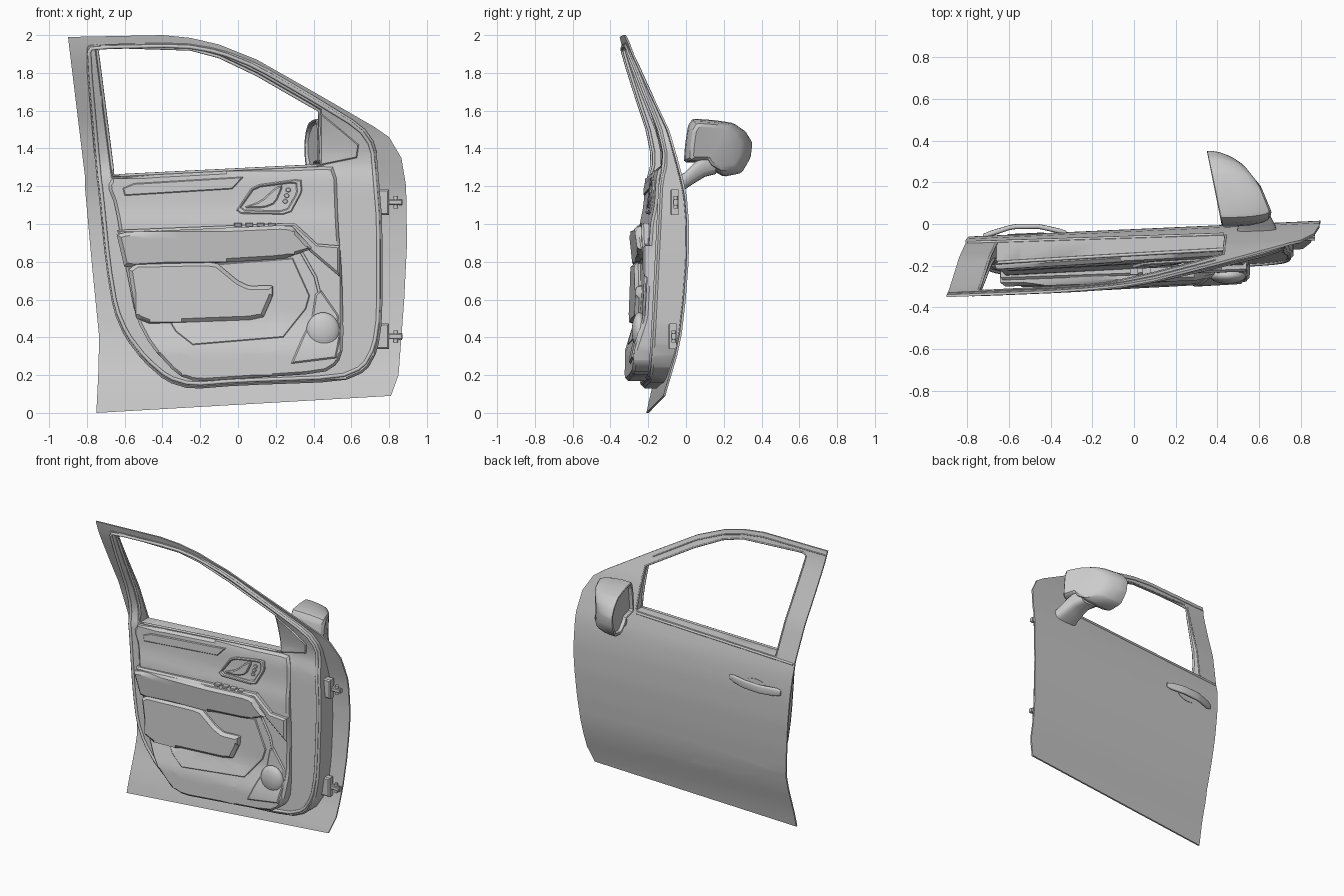
import bpy, bmesh, math
from mathutils import Vector

if "Cube" in bpy.data.objects:
    bpy.data.objects.remove(bpy.data.objects["Cube"])


def lerp(table, v):
    if v <= table[0][0]:
        return table[0][1]
    for (a, p), (b, q) in zip(table, table[1:]):
        if v <= b:
            return p + (q - p) * (v - a) / (b - a)
    return table[-1][1]


# Curved reference surfaces: y as a function of (x, z)
OUT = [(0, -.128), (.1, -.107), (.17, -.088), (.3, -.05), (.42, -.025), (.6, -.005), (.8, .01), (1, .012),
       (1.15, 0), (1.22, -.015), (1.3, -.035), (1.5, -.088), (1.7, -.167), (1.9, -.242), (2, -.265)]
TRIM = [(.16, -.312), (.33, -.302), (.5, -.245), (.8, -.228), (1, -.214), (1.1, -.193), (1.25, -.183), (1.31, -.165)]


def y_out(x, z):
    return lerp(OUT, z) + .045 * (x - .8)


def y_frame(x, z):
    box = -.13 + .045 * (x - .8) - .055 * (1.25 - z) / 1.1
    t = min(1, max(0, (z - 1.24) / .14))
    return box * (1 - t) + (y_out(x, z) - lerp([(1.35, .055), (1.97, .014)], z)) * t


def y_trim(x, z):
    return lerp(TRIM, z) + .05 * x


def off(f, d):
    return lambda x, z: f(x, z) + d


def finish(name, bm, angle=35):
    bmesh.ops.recalc_face_normals(bm, faces=bm.faces[:])
    me = bpy.data.meshes.new(name)
    bm.to_mesh(me)
    bm.free()
    ob = bpy.data.objects.new(name, me)
    bpy.context.collection.objects.link(ob)
    bpy.ops.object.select_all(action='DESELECT')
    bpy.context.view_layer.objects.active = ob
    ob.select_set(True)
    bpy.ops.object.shade_smooth_by_angle(angle=math.radians(angle))
    return ob


def rounded(pts, k=.2):
    new = []
    for a, b in zip(pts, pts[1:] + pts[:1]):
        new += [tuple(p + (q - p) * t for p, q in zip(a, b)) for t in (k, 1 - k)]
    return new


def panel(name, outline, yf, yb, hole=None, bevel=0.0, step=.06):
    """Slab with an x-z outline lying between two curved surfaces."""
    bm = bmesh.new()
    for loop in [outline] + ([hole] if hole else []):
        vs = [bm.verts.new((x, 0, z)) for x, z in loop]
        for a, b in zip(vs, vs[1:] + vs[:1]):
            bm.edges.new((a, b))
    bmesh.ops.triangle_fill(bm, use_beauty=True, edges=bm.edges[:], normal=(0, -1, 0))
    if bevel:
        bmesh.ops.inset_region(bm, faces=bm.faces[:], thickness=bevel, use_boundary=True, use_even_offset=True)
    for axis, lo, hi, st in (((0, 0, 1), 0, 2, step), ((1, 0, 0), -.9, .9, step * 3)):
        for i in range(1, int((hi - lo) / st) + 1):
            bmesh.ops.bisect_plane(bm, geom=bm.verts[:] + bm.edges[:] + bm.faces[:],
                                   plane_co=Vector(axis) * (lo + i * st), plane_no=axis, dist=1e-5)
    front = bm.verts[:]
    rim = [e for e in bm.edges if e.is_boundary]
    rim_v = {v for e in rim for v in e.verts}
    vm = bmesh.ops.duplicate(bm, geom=bm.verts[:] + bm.edges[:] + bm.faces[:])['vert_map']
    for e in rim:
        a, b = e.verts
        bm.faces.new((a, b, vm[b], vm[a]))
    for v in front:
        x, z = v.co.x, v.co.z
        vm[v].co.y = yb(x, z)
        v.co.y = yf(x, z) + (bevel if v in rim_v else 0)
    return finish(name, bm)


def tube(name, pts, yf, r, closed=False):
    """Round bead following a surface."""
    path = []
    for a, b in zip(pts, pts[1:] + (pts[:1] if closed else [])):
        n = max(1, int(math.dist(a, b) / .06))
        path += [(a[0] + (b[0] - a[0]) * i / n, a[1] + (b[1] - a[1]) * i / n) for i in range(n)]
    if not closed:
        path.append(pts[-1])
    cu = bpy.data.curves.new(name, 'CURVE')
    cu.dimensions, cu.bevel_depth, cu.bevel_resolution, cu.use_fill_caps = '3D', r, 2, True
    sp = cu.splines.new('POLY')
    sp.points.add(len(path) - 1)
    for p, (x, z) in zip(sp.points, path):
        p.co = (x, yf(x, z), z, 1)
    sp.use_cyclic_u = closed
    ob = bpy.data.objects.new(name, cu)
    bpy.context.collection.objects.link(ob)
    bpy.ops.object.select_all(action='DESELECT')
    bpy.context.view_layer.objects.active = ob
    ob.select_set(True)
    bpy.ops.object.convert(target='MESH')
    bpy.ops.object.shade_smooth_by_angle(angle=math.radians(50))


def loft(name, rings, angle=40):
    bm = bmesh.new()
    vr = [[bm.verts.new(p) for p in r] for r in rings]
    for a, b in zip(vr, vr[1:]):
        for i in range(len(a)):
            j = (i + 1) % len(a)
            bm.faces.new((a[i], a[j], b[j], b[i]))
    bm.faces.new(vr[0])
    bm.faces.new(vr[-1])
    return finish(name, bm, angle)


def squircle(n, k=.6):
    for i in range(n):
        c, s = math.cos(2 * math.pi * i / n), math.sin(2 * math.pi * i / n)
        yield math.copysign(abs(c) ** k, c), math.copysign(abs(s) ** k, s)


def box(name, lo, hi, bevel=.008):
    panel(name, [(lo[0], lo[2]), (hi[0], lo[2]), (hi[0], hi[2]), (lo[0], hi[2])],
          lambda x, z: lo[1], lambda x, z: hi[1], bevel=bevel, step=.5)


# Outer skin with window opening
roof = [(.72, 1.515), (.4, 1.7), (.1, 1.87), (-.1, 1.95), (-.25, 1.985), (-.4, 2.0), (-.9, 1.99)]
skin = [(-.75, 0), (.81, .09), (.85, .2), (.88, .6), (.895, .9), (.89, 1.2), (.865, 1.35), (.8, 1.46)] + roof + \
       [(-.86, 1.66), (-.81, 1.25), (-.81, 1.19), (-.77, .75), (-.735, .4), (-.74, .2)]
window = [(-.66, 1.255), (.44, 1.31), (.43, 1.6), (.1, 1.79), (-.1, 1.885), (-.25, 1.925), (-.72, 1.94), (-.745, 1.92)]
panel("outer_skin", skin, off(y_out, -.012), y_out, window)

# Inner door box, window frame and weather seals
frame = [(-.81, 1.93), (-.79, 1.96), (-.3, 1.97), (-.1, 1.935), (.1, 1.855), (.4, 1.68), (.66, 1.52), (.73, 1.42),
         (.745, 1.25), (.765, 1.0), (.765, .5), (.74, .33), (.68, .22), (.55, .165), (0, .145), (-.25, .125),
         (-.38, .165), (-.5, .27), (-.6, .4), (-.66, .54), (-.7, .78), (-.74, 1.18), (-.75, 1.25)]
panel("inner_frame", rounded(frame), y_frame, off(y_out, -.008), window, bevel=.012)
seal = [(x * .975 - .002, 1.05 + (z - 1.05) * .972) for x, z in frame]
tube("door_seal", rounded(seal), off(y_frame, -.001), .01, True)
tube("window_seal", window, off(y_frame, .004), .008, True)
tube("belt_moulding", [(-.8, 1.235), (.43, 1.295)], off(y_out, .001), .008)
tube("window_surround", [(.44, 1.31), (.43, 1.6)] + window[3:] + [window[0]], off(y_out, -.002), .006)
tube("roof_step", [(x * .985 - .005, z - .03) for x, z in roof[1:]], y_out, .004)
panel("corner_cover", [(.435, 1.31), (.63, 1.35), (.64, 1.42), (.435, 1.59)], off(y_frame, -.01), y_frame, bevel=.006)

# Interior trim panel
trim = [(-.69, 1.2), (-.66, 1.25), (.43, 1.305), (.52, 1.3), (.53, 1.0), (.55, .75), (.56, .35), (.53, .26), (.45, .21),
        (0, .18), (-.22, .165), (-.32, .2), (-.46, .35), (-.54, .5), (-.6, .8), (-.65, 1.1)]
panel("trim_panel", rounded(trim), y_trim, off(y_frame, .01), bevel=.015, step=.04)
panel("upper_trim_strip", [(-.6, 1.15), (-.03, 1.185), (.03, 1.25), (-.55, 1.215), (-.61, 1.19)],
      off(y_trim, -.007), y_trim, bevel=.005)

# Armrest with a front nose running to the trim edge
panel("armrest", rounded([(-.645, .955), (.28, .995), (.395, .87), (.24, .815), (-.6, .765)], .06),
      lambda x, z: -.262 + .035 * x - .02 * (z - .77) / .2, off(y_trim, .02), bevel=.02, step=.04)
panel("armrest_nose", [(-.64, .968), (.3, 1.005), (.42, .895), (.54, .885), (.54, .72), (.37, .865), (.27, .97),
                       (-.63, .93)], lambda x, z: -.247 + .035 * x, off(y_trim, .02), bevel=.012)
for i in range(4):
    x = -.02 + i * .06
    box(f"window_switch_{i + 1}", (x, -.245 + .035 * x, .985), (x + .04, -.21 + .035 * x, 1.004), .004)

# Lower bolster, storage pocket and speaker
panel("lower_bolster", rounded([(-.585, .79), (-.12, .8), (0, .7), (.06, .672), (.185, .675), (.185, .62), (.13, .495),
                                (-.535, .47)], .1),
      lambda x, z: -.268 + .045 * x - .012 * (.8 - z) / .3, off(y_trim, .02), bevel=.02, step=.04)
panel("pocket_panel", [(-.36, .48), (-.33, .43), (-.24, .36), (.24, .4), (.36, .55), (.38, .62), (.29, .82), (-.1, .79),
                       (-.2, .5)], off(y_trim, -.006), off(y_trim, .01), bevel=.005)
panel("speaker_surround", [(.28, .26), (.52, .29), (.545, .42), (.53, .52), (.44, .65), (.41, .63), (.39, .5), (.34, .4)],
      off(y_trim, -.01), off(y_trim, .01), bevel=.008)
tube("front_crease", [(.33, .86), (.41, .72), (.43, .64)], off(y_trim, -.002), .008)
bm = bmesh.new()
bmesh.ops.create_uvsphere(bm, u_segments=32, v_segments=16, radius=.088)
for v in bm.verts:
    v.co = Vector((v.co.x + .45, v.co.y * .45 + y_trim(.45, .435) - .003, v.co.z * 1.1 + .435))
finish("speaker_dome", bm)

# Interior door release in its bezel
bezel = rounded([(-.02, 1.055), (.08, 1.205), (.335, 1.24), (.34, 1.17), (.275, 1.05)], .12)
inner = [(.15 + (x - .15) * .84, 1.145 + (z - 1.145) * .78) for x, z in bezel]
panel("release_bezel", bezel, off(y_trim, -.014), off(y_trim, .005), inner, bevel=.006)
panel("release_lever", rounded([(.02, 1.085), (.12, 1.12), (.2, 1.195), (.24, 1.205), (.2, 1.11), (.14, 1.085)]),
      off(y_trim, -.015), off(y_trim, .005), bevel=.007)
for i in range(3):
    cx, cz = .25 + i * .008, 1.12 + i * .03
    panel(f"lock_button_{i + 1}", [(cx + .014 * a, cz + .012 * b) for a, b in squircle(12, 1)],
          off(y_trim, -.01), y_trim, bevel=.003)

# Hinges on the front edge
for name, z, y in (("upper_hinge", 1.115, -.055), ("lower_hinge", .405, -.065)):
    box(name + "_bracket", (.73, y - .03, z - .068), (.8, y + .015, z + .068))
    box(name + "_arm", (.79, y - .015, z - .014), (.87, y + .012, z + .014), .004)
    for k, (x, h, r) in enumerate(((.835, .032, .012), (.86, .018, .008))):
        loft(f"{name}_pin_{k + 1}", [[(x + r * a, y + r * b, z + s * h) for a, b in squircle(16, 1)] for s in (-1, 1)])

# Exterior pull handle and its recess plate
rings = []
for x, dy, hy, hz in ((-.725, .002, .008, .018), (-.69, .01, .014, .028), (-.6, .035, .012, .03), (-.57, .039, .012, .03),
                      (-.46, .036, .012, .029), (-.42, .026, .012, .028), (-.36, .01, .012, .024), (-.325, .001, .008, .014)):
    zc = 1.03 + .05 * (x + .5)
    rings.append([(x, y_out(x, zc) + dy + hy * a, zc + hz * b) for a, b in squircle(16)])
loft("exterior_handle", rings, 60)
panel("handle_cup", [(-.52 + .09 * a, 1.025 + .045 * b) for a, b in squircle(24, 1)], y_out, off(y_out, .003))

# Mirror housing with recessed glass
prof = rounded([(-.012, 1.325), (-.005, 1.42), (.01, 1.52), (.035, 1.558), (.15, 1.55), (.25, 1.535), (.315, 1.49),
                (.352, 1.43), (.342, 1.35), (.295, 1.27), (.2, 1.25), (.13, 1.29), (.11, 1.325)], .12)
FRONT = [(0, .65), (.06, .66), (.18, .61), (.28, .53), (.35, .44)]
rings = []
for t, s in ((.12, .86), (.02, .9), (0, .96), (.02, 1), (.3, 1), (.6, .97), (.85, .9), (.96, .82), (1, .7)):
    ring = []
    for y, z in prof:
        y, z = .16 + (y - .16) * s, 1.42 + (z - 1.42) * s
        xr = .42 - .2 * y
        ring.append((xr + t * (lerp(FRONT, y) - xr), y, z))
    rings.append(ring)
loft("mirror_housing", rings, 30)

# Mirror arm
rings = []
for y, x0, x1, z0, z1 in ((-.05, .49, .69, 1.16, 1.25), (-.01, .5, .68, 1.18, 1.27), (.05, .49, .65, 1.22, 1.33),
                          (.1, .48, .63, 1.25, 1.36), (.16, .46, .6, 1.265, 1.38)):
    rings.append([((x0 + x1) / 2 + (x1 - x0) / 2 * a, y, (z0 + z1) / 2 + (z1 - z0) / 2 * b) for a, b in squircle(20)])
loft("mirror_arm", rings, 60)
